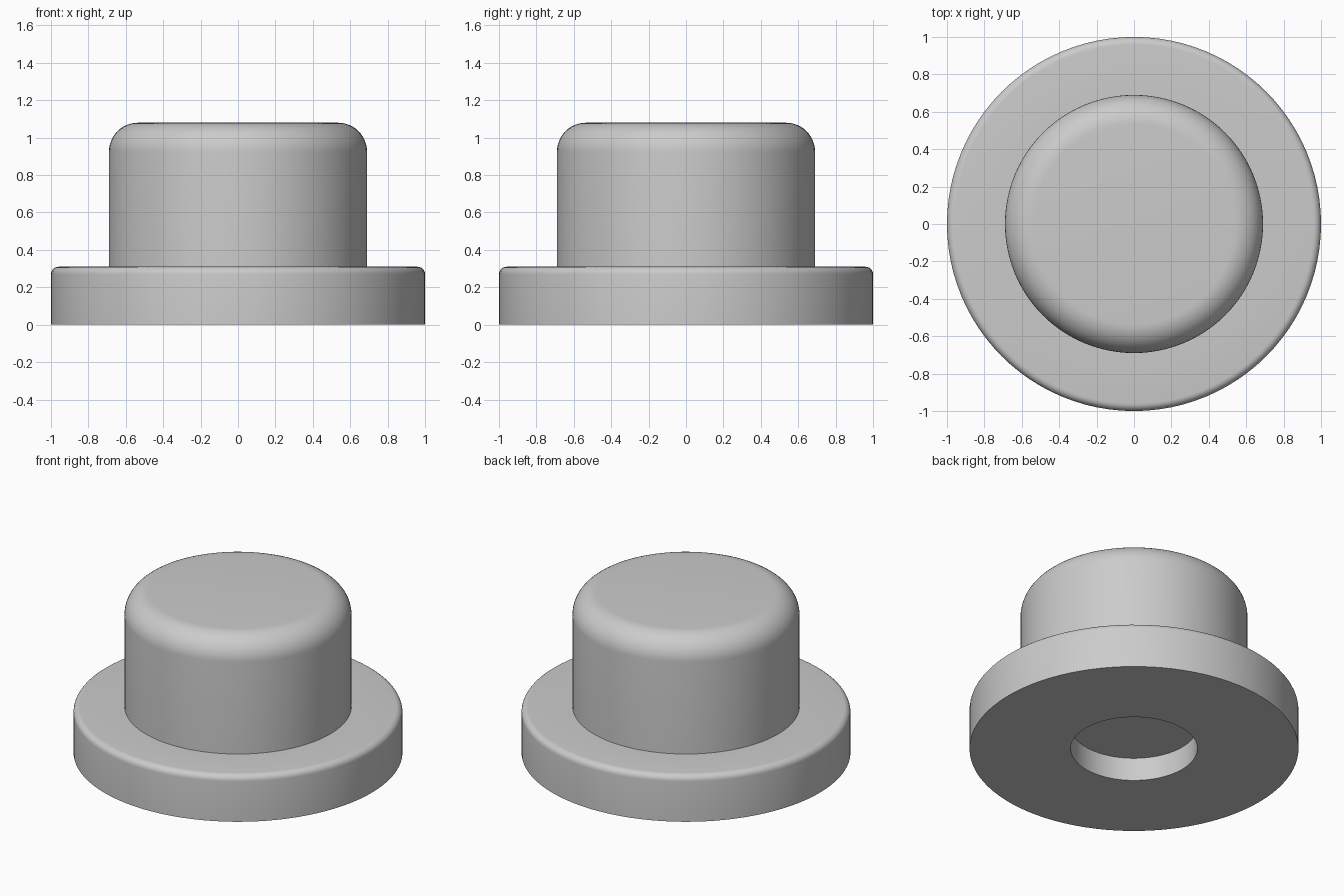
import bpy
import bmesh
from math import sin, cos, pi, radians

SEGMENTS = 96

cube = bpy.data.objects.get("Cube")
if cube:
    bpy.data.objects.remove(cube, do_unlink=True)

# Single grey material
grey = bpy.data.materials.new("plain grey")
grey.use_nodes = True
colour = (0.6, 0.6, 0.6, 1)
grey.diffuse_color = colour
grey.node_tree.nodes["Principled BSDF"].inputs["Base Color"].default_value = colour


def fillet(radius, top, size, steps):
    """Rounded outer corner, from the side wall up to the flat top."""
    angles = [pi / 2 * i / steps for i in range(steps + 1)]
    return [(radius - size + size * cos(a), top - size + size * sin(a)) for a in angles]


def lathe(name, profile):
    """Revolve an (r, z) profile, which starts and ends on the axis."""
    bm = bmesh.new()
    verts = [bm.verts.new((r, 0, z)) for r, z in profile]
    edges = [bm.edges.new(pair) for pair in zip(verts, verts[1:])]
    bmesh.ops.spin(bm, geom=verts + edges, cent=(0, 0, 0), axis=(0, 0, 1),
                   angle=2 * pi, steps=SEGMENTS)
    bmesh.ops.remove_doubles(bm, verts=bm.verts, dist=0.0001)
    bmesh.ops.recalc_face_normals(bm, faces=bm.faces)
    mesh = bpy.data.meshes.new(name)
    bm.to_mesh(mesh)
    bm.free()
    mesh.materials.append(grey)
    obj = bpy.data.objects.new(name, mesh)
    bpy.context.collection.objects.link(obj)
    bpy.ops.object.select_all(action="DESELECT")
    obj.select_set(True)
    bpy.context.view_layer.objects.active = obj
    bpy.ops.object.shade_smooth_by_angle(angle=radians(30))
    return obj


# Blind hole, flange and boss in one turned profile
hole = [(0, 0.155), (0.385, 0.155), (0.385, 0)]
flange = [(1, 0)] + fillet(1, 0.31, 0.04, 6)
boss = [(0.69, 0.31)] + fillet(0.69, 1.08, 0.155, 12) + [(0, 1.08)]
lathe("flanged_plug", hole + flange + boss)
